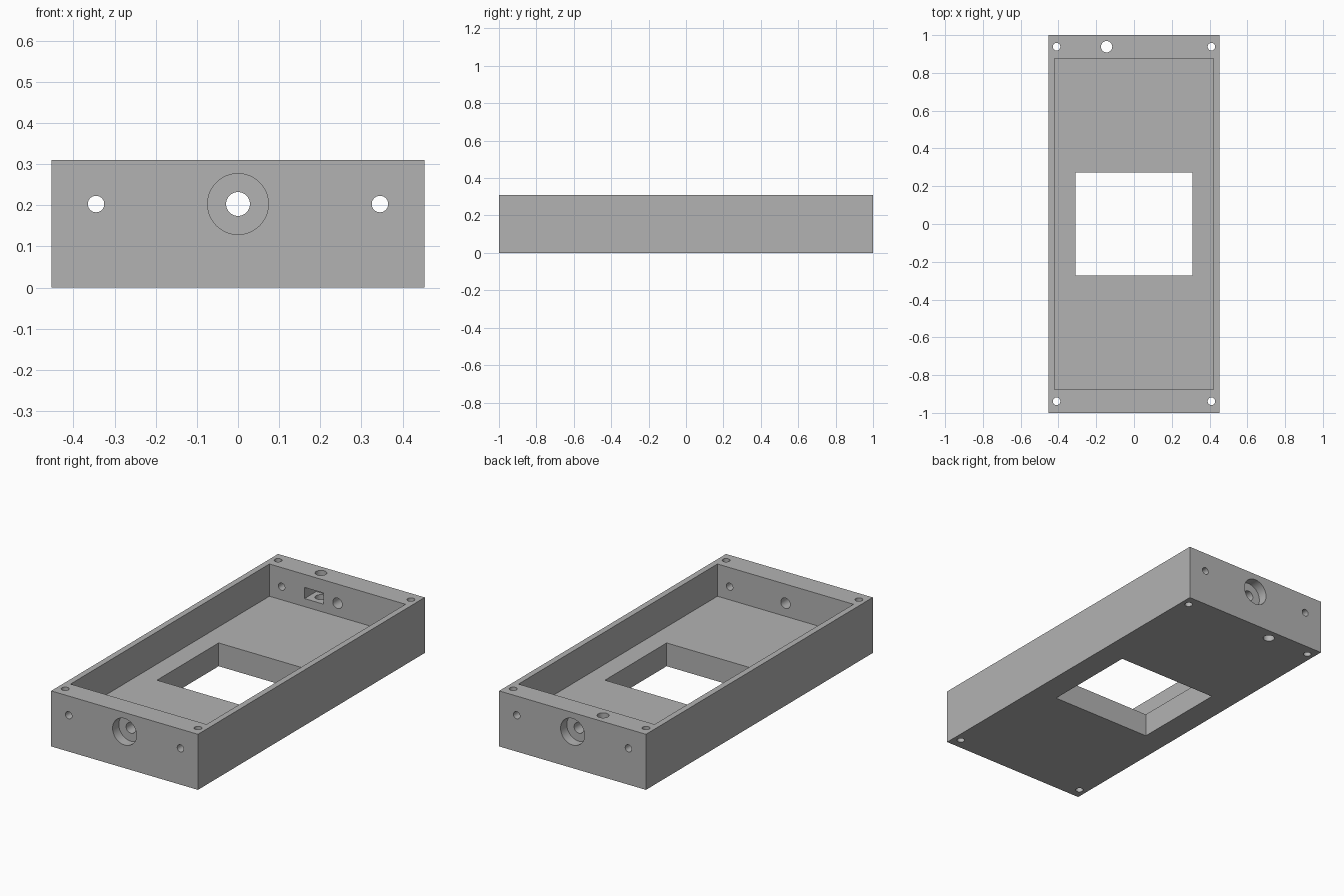
import bpy
import math

if "Cube" in bpy.data.objects:
    bpy.data.objects.remove(bpy.data.objects["Cube"], do_unlink=True)

HALF_X, HALF_Y, HEIGHT = 0.453, 1.0, 0.31
FLOOR = 0.13                      # thickness of the floor
POCKET_X, POCKET_Y = 0.42, 0.877  # half sizes of the open recess
WALL_MID = (HALF_Y + POCKET_Y) / 2
HOLE_Z = 0.203

grey = bpy.data.materials.new("plain grey")
grey.use_nodes = True
grey.diffuse_color = (0.45, 0.45, 0.45, 1)
grey.node_tree.nodes["Principled BSDF"].inputs["Base Color"].default_value = (0.45, 0.45, 0.45, 1)


def box(name, low, high):
    bpy.ops.mesh.primitive_cube_add(size=1, location=[(a + b) / 2 for a, b in zip(low, high)])
    obj = bpy.context.object
    obj.name = name
    obj.scale = [b - a for a, b in zip(low, high)]
    bpy.ops.object.transform_apply(location=True, rotation=True, scale=True)
    obj.data.materials.append(grey)
    return obj


def rod(name, radius, length, centre, along_y=False):
    bpy.ops.mesh.primitive_cylinder_add(
        vertices=48, radius=radius, depth=length, location=centre,
        rotation=(math.pi / 2 if along_y else 0, 0, 0))
    obj = bpy.context.object
    obj.name = name
    bpy.ops.object.transform_apply(location=True, rotation=True, scale=True)
    obj.data.materials.append(grey)
    return obj


def cut(target, cutter):
    cutter.hide_render = True
    mod = target.modifiers.new("cut", "BOOLEAN")
    mod.operation = "DIFFERENCE"
    mod.solver = "EXACT"
    mod.object = cutter
    bpy.ops.object.select_all(action="DESELECT")
    target.select_set(True)
    bpy.context.view_layer.objects.active = target
    bpy.ops.object.modifier_apply(modifier=mod.name)
    bpy.data.objects.remove(cutter, do_unlink=True)


# Enclosure body with its open recess and floor window
tray = box("enclosure_tray", (-HALF_X, -HALF_Y, 0), (HALF_X, HALF_Y, HEIGHT))
cut(tray, box("recess", (-POCKET_X, -POCKET_Y, FLOOR), (POCKET_X, POCKET_Y, HEIGHT + 0.1)))
cut(tray, box("floor_window", (-0.31, -0.272, -0.1), (0.31, 0.272, FLOOR + 0.05)))

for end in (-1, 1):
    # Cable hole with an outer counterbore in each end wall
    cut(tray, rod("counterbore", 0.074, 0.2, (0, end * (HALF_Y + 0.045), HOLE_Z), True))
    cut(tray, rod("cable_hole", 0.029, 0.3, (0, end * WALL_MID, HOLE_Z), True))
    for side in (-1, 1):
        # Screw holes through the end walls and down through the corners
        cut(tray, rod("wall_hole", 0.02, 0.3, (side * 0.345, end * WALL_MID, HOLE_Z), True))
        cut(tray, rod("corner_hole", 0.02, 0.6, (side * 0.41, end * WALL_MID, HEIGHT / 2)))

# Nut slot in the back wall, met by a vertical bolt hole
cut(tray, box("nut_slot", (-0.203, POCKET_Y - 0.05, 0.175), (-0.087, 0.98, 0.237)))
cut(tray, rod("bolt_hole", 0.03, 0.6, (-0.145, WALL_MID, HEIGHT / 2)))

bpy.ops.object.shade_smooth_by_angle(angle=math.radians(30))
